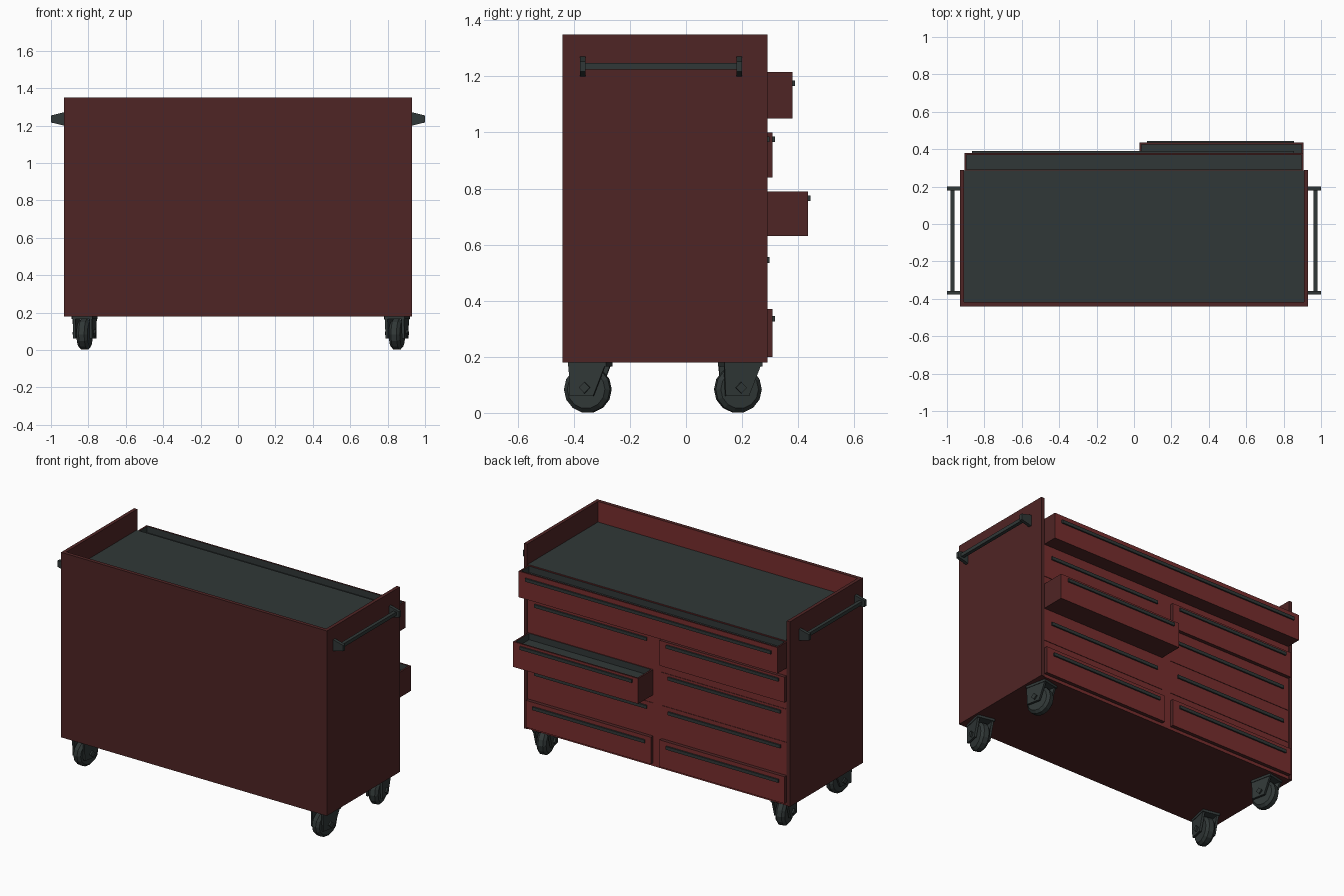
import bpy, bmesh, math
from mathutils import Vector, Matrix

if "Cube" in bpy.data.objects:
    bpy.data.objects.remove(bpy.data.objects["Cube"])


def material(name, color):
    m = bpy.data.materials.new(name)
    m.use_nodes = True
    m.diffuse_color = (*color, 1)
    m.node_tree.nodes["Principled BSDF"].inputs["Base Color"].default_value = (*color, 1)
    return m


BODY = material("dark red", (0.078, 0.018, 0.018))
FRONT = material("bright red", (0.185, 0.027, 0.027))
GREY = material("slate grey", (0.030, 0.039, 0.038))
PAINT = (BODY, FRONT, GREY)


def finish(name, bm, mats):
    bmesh.ops.recalc_face_normals(bm, faces=bm.faces)
    me = bpy.data.meshes.new(name)
    bm.to_mesh(me)
    bm.free()
    for m in mats:
        me.materials.append(m)
    ob = bpy.data.objects.new(name, me)
    bpy.context.collection.objects.link(ob)
    return ob


def box_mesh(lo, hi):
    bm = bmesh.new()
    lo, hi = Vector(lo), Vector(hi)
    size = hi - lo
    bmesh.ops.create_cube(bm, size=1, matrix=Matrix.Translation((lo + hi) / 2) @ Matrix.Diagonal((*size, 1)))
    bmesh.ops.recalc_face_normals(bm, faces=bm.faces)
    return bm


def box(name, lo, hi, mats, rule=None):
    bm = box_mesh(lo, hi)
    if rule:
        for f in bm.faces:
            f.material_index = rule(f.normal)
    return finish(name, bm, mats)


def faces_back(n):
    return 1 if n.y > 0.5 else 0


# Cabinet: carcass with grey worktop, raised side panels and front panel
box("carcass", (-0.91, -0.42, 0.18), (0.91, 0.285, 1.22), PAINT,
    lambda n: 2 if n.z > 0.5 else faces_back(n))
for side, s in (("right", -1), ("left", 1)):
    x0, x1 = sorted((s * 0.908, s * 0.93))
    box(side + "_panel", (x0, -0.44, 0.18), (x1, 0.29, 1.35), PAINT)
box("front_panel", (-0.91, -0.44, 0.18), (0.91, -0.417, 1.35), PAINT, faces_back)


def drawer(name, x0, x1, z0, z1, y1, pull_z):
    # Open tray with grey lining when it is pulled out far enough
    bm = box_mesh((x0, 0.28, z0), (x1, y1, z1))
    for f in bm.faces:
        f.material_index = faces_back(f.normal)
    if y1 > 0.35:
        top = [f for f in bm.faces if f.normal.z > 0.5]
        bmesh.ops.inset_region(bm, faces=top, thickness=0.015)
        walls = bmesh.ops.extrude_face_region(bm, geom=top)
        floor = [f for f in walls["geom"] if isinstance(f, bmesh.types.BMFace)]
        bmesh.ops.translate(bm, vec=(0, 0, -0.04), verts=floor[0].verts)
        bmesh.ops.delete(bm, geom=top, context="FACES_ONLY")
        for f in [floor[0]] + [g for e in floor[0].edges for g in e.link_faces]:
            f.material_index = 2
    finish(name, bm, PAINT)
    # Long pull strip
    box(name + "_pull", (x0 + 0.04, y1 - 0.005, pull_z - 0.01),
        (x1 - 0.05, y1 + 0.009, pull_z + 0.01), (GREY,))


# Drawers: one wide on top, then four rows of two
OPEN, AJAR, SHUT = 0.435, 0.308, 0.288
drawer("top_drawer", -0.905, 0.905, 1.05, 1.215, 0.38, 1.175)
rows = [
    (0.84, 1.00, 0.975, AJAR, SHUT),
    (0.63, 0.79, 0.765, SHUT, OPEN),
    (0.42, 0.58, 0.545, SHUT, SHUT),
    (0.20, 0.37, 0.335, AJAR, AJAR),
]
for i, (z0, z1, pz, right_y, left_y) in enumerate(rows):
    drawer(f"right_drawer_{i + 1}", -0.905, -0.03, z0, z1, right_y, pz)
    drawer(f"left_drawer_{i + 1}", 0.03, 0.905, z0, z1, left_y, pz)

# Push handles on both sides: tapered brackets and a bar
for side, s in (("right", -1), ("left", 1)):
    for end, y in (("front", -0.368), ("back", 0.19)):
        bm = box_mesh((0.925, y - 0.01, 1.198), (1.0, y + 0.01, 1.272))
        for v in bm.verts:
            if v.co.x > 0.95:
                v.co.z = 1.235 + (v.co.z - 1.235) * 0.5
            v.co.x *= s
        finish(f"{side}_handle_{end}_bracket", bm, (GREY,))
    x0, x1 = sorted((s * 0.96, s * 0.982))
    box(side + "_handle_bar", (x0, -0.368, 1.225), (x1, 0.19, 1.247), (GREY,))


def cylinder(bm, radius, depth, sides, z):
    turn = Matrix.Translation((0, 0, z)) @ Matrix.Rotation(math.pi / 2, 4, "Y")
    bmesh.ops.create_cone(bm, cap_ends=True, segments=sides, radius1=radius,
                          radius2=radius, depth=depth, matrix=turn)


# Swivelling casters: wheel, fork cheeks, mounting plate and axle bolt
CHEEK = [(-0.06, 0.182), (0.078, 0.182), (0.03, 0.06), (-0.055, 0.06)]
for end, y, yaw in (("front", -0.35, -12), ("back", 0.185, 12)):
    for side, x in (("right", -0.82), ("left", 0.85)):
        place = Matrix.Translation((x, y, 0)) @ Matrix.Rotation(math.radians(yaw), 4, "Z")
        name = f"{end}_{side}_caster"

        bm = bmesh.new()
        cylinder(bm, 0.084, 0.06, 14, 0.084)
        rims = [e for e in bm.edges if abs(e.verts[0].co.x - e.verts[1].co.x) < 0.001]
        bmesh.ops.bevel(bm, geom=rims, offset=0.015, segments=1, affect="EDGES")
        finish(name + "_wheel", bm, (GREY,)).matrix_world = place

        bm = box_mesh((-0.055, -0.06, 0.165), (0.055, 0.078, 0.182))
        for s in (-1, 1):
            loop = [bm.verts.new((s * 0.038, py, pz)) for py, pz in CHEEK]
            face = bm.faces.new(loop)
            out = bmesh.ops.extrude_face_region(bm, geom=[face])
            moved = [v for v in out["geom"] if isinstance(v, bmesh.types.BMVert)]
            bmesh.ops.translate(bm, vec=(s * 0.014, 0, 0), verts=moved)
        cylinder(bm, 0.02, 0.124, 4, 0.09)
        finish(name + "_fork", bm, (GREY,)).matrix_world = place
